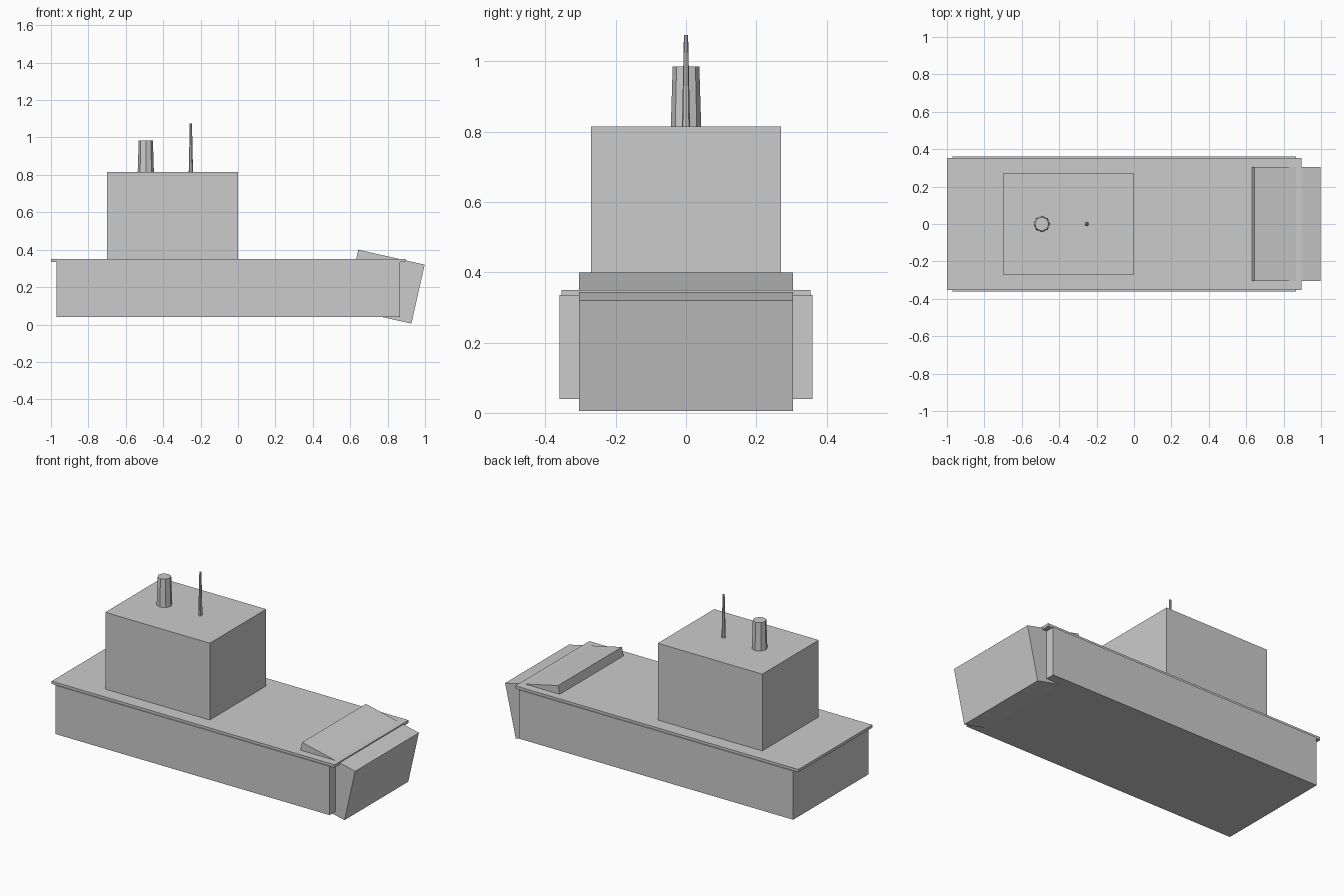
import bpy
from math import radians

cube = bpy.data.objects.get("Cube")
if cube:
    bpy.data.objects.remove(cube, do_unlink=True)

# One plain colour for the whole boat
grey = bpy.data.materials.new("light_grey")
grey.use_nodes = True
colour = (0.6, 0.6, 0.6, 1)
grey.diffuse_color = colour
grey.node_tree.nodes["Principled BSDF"].inputs["Base Color"].default_value = colour


def finish(name):
    ob = bpy.context.object
    ob.name = name
    ob.data.materials.append(grey)
    return ob


def box(name, x, y_half, z, tilt=0):
    """Box from x and z ranges, symmetric in y, tilted about y."""
    centre = (sum(x) / 2, 0, sum(z) / 2)
    bpy.ops.mesh.primitive_cube_add(size=1, location=centre)
    ob = finish(name)
    ob.scale = (x[1] - x[0], 2 * y_half, z[1] - z[0])
    ob.rotation_euler.y = radians(tilt)
    return ob


def post(name, x, r_bottom, r_top, z):
    """Tapered eight-sided post."""
    bpy.ops.mesh.primitive_cone_add(
        vertices=8, radius1=r_bottom, radius2=r_top, depth=z[1] - z[0],
        location=(x, 0, sum(z) / 2))
    return finish(name)


# Hull with a thin overhanging deck
box("hull", (-0.97, 0.865), 0.36, (0.04, 0.335))
box("deck", (-1.0, 0.895), 0.354, (0.333, 0.35))

# Tilted bow block pushed into the front of the hull
box("bow_ramp", (0.603, 0.967), 0.305, (0.041, 0.364), tilt=12.7)

# Cabin, funnel and mast
box("cabin", (-0.70, 0.0), 0.27, (0.34, 0.815))
post("funnel", -0.493, 0.044, 0.038, (0.79, 0.985))
post("mast", -0.252, 0.012, 0.006, (0.79, 1.075))
